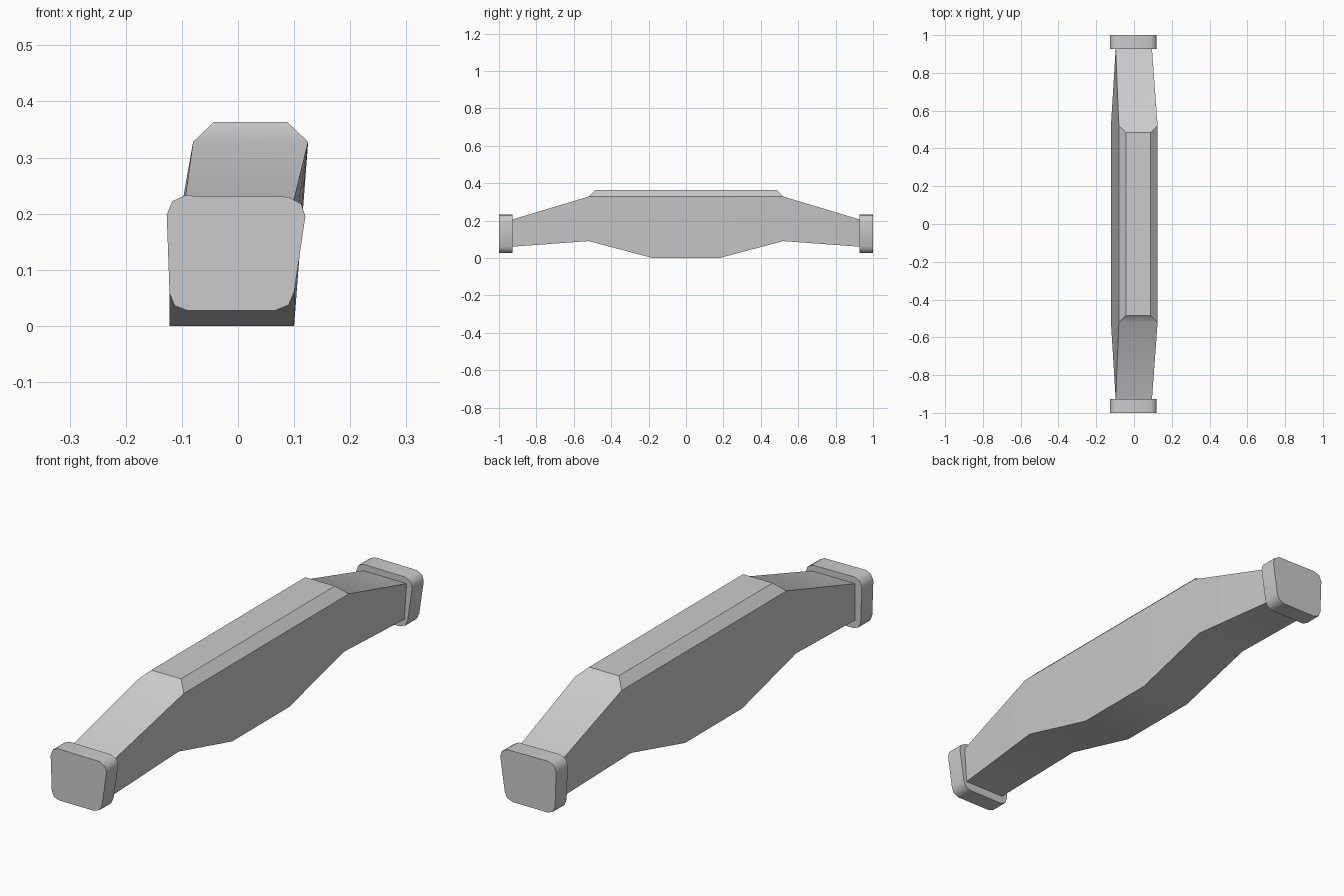
import bpy
import bmesh
import math

cube = bpy.data.objects.get("Cube")
if cube:
    bpy.data.objects.remove(cube, do_unlink=True)

# Single grey material
grey = bpy.data.materials.new("light_grey")
grey.use_nodes = True
colour = (0.6, 0.6, 0.6, 1.0)
grey.diffuse_color = colour
bsdf = next(n for n in grey.node_tree.nodes if n.type == "BSDF_PRINCIPLED")
bsdf.inputs["Base Color"].default_value = colour
bsdf.inputs["Roughness"].default_value = 0.6


def finish(bm, name, angle):
    """Turn the front half into an object mirrored front to back."""
    bmesh.ops.recalc_face_normals(bm, faces=bm.faces)
    mesh = bpy.data.meshes.new(name)
    bm.to_mesh(mesh)
    bm.free()
    mesh.materials.append(grey)
    obj = bpy.data.objects.new(name, mesh)
    bpy.context.collection.objects.link(obj)
    for other in bpy.context.selected_objects:
        other.select_set(False)
    obj.select_set(True)
    bpy.context.view_layer.objects.active = obj
    bpy.ops.object.shade_smooth_by_angle(angle=math.radians(angle))
    mirror = obj.modifiers.new("front_to_back", "MIRROR")
    mirror.use_axis = (False, True, False)
    return obj


# Main beam: four-cornered sections from the end to the middle
# y, low z, low left x, low right x, high z, high left x, high right x
sections = [
    (-0.93, 0.06, -0.097, 0.085, 0.205, -0.097, 0.095),
    (-0.52, 0.09, -0.122, 0.102, 0.328, -0.08, 0.125),
    (-0.18, 0.0, -0.122, 0.1, 0.328, -0.08, 0.125),
    (0.0, 0.0, -0.122, 0.1, 0.328, -0.08, 0.125),
]
bm = bmesh.new()
rings = []
for y, z0, l0, r0, z1, l1, r1 in sections:
    corners = [(l0, y, z0), (r0, y, z0), (r1, y, z1), (l1, y, z1)]
    rings.append([bm.verts.new(c) for c in corners])
end, shoulder, keel, middle = rings
bm.faces.new(end)
for a, b in zip(rings, rings[1:]):
    for i in range(4):
        j = (i + 1) % 4
        if i == 2 and a is not end:
            continue  # the raised top takes this place
        bm.faces.new((a[i], a[j], b[j], b[i]))

# Raised top with sloping edges
crown = [[bm.verts.new((x, y, 0.363)) for x in (0.088, -0.043)]
         for y in (-0.485, 0.0)]
bm.faces.new((crown[0][0], crown[0][1], crown[1][1], crown[1][0]))
bm.faces.new((shoulder[2], shoulder[3], crown[0][1], crown[0][0]))
for side in (0, 1):
    k = 2 + side
    bm.faces.new((shoulder[k], keel[k], middle[k],
                  crown[1][side], crown[0][side]))
finish(bm, "main_beam", 30)

# Rounded, slightly skewed plates at both ends
outline = [(-0.127, 0.198), (-0.117, 0.222), (-0.095, 0.232),
           (0.09, 0.23), (0.113, 0.217), (0.12, 0.195),
           (0.1, 0.06), (0.09, 0.037), (0.065, 0.027),
           (-0.09, 0.027), (-0.113, 0.036), (-0.122, 0.058)]
bm = bmesh.new()
face = bm.faces.new([bm.verts.new((x, -1.0, z)) for x, z in outline])
extruded = bmesh.ops.extrude_face_region(bm, geom=[face], use_keep_orig=True)
moved = [v for v in extruded["geom"] if isinstance(v, bmesh.types.BMVert)]
bmesh.ops.translate(bm, verts=moved, vec=(0, 0.073, 0))
finish(bm, "end_plates", 50)
